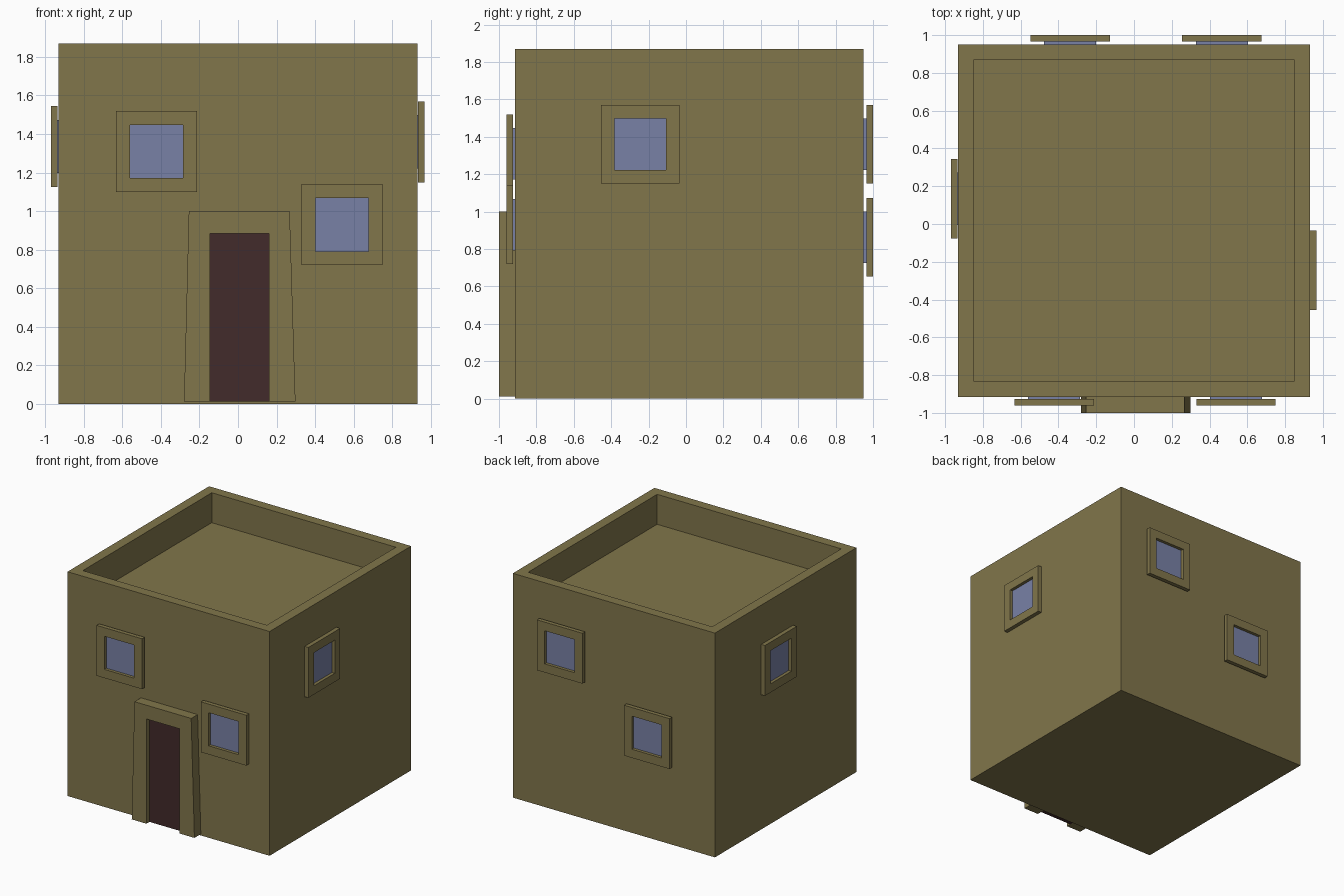
import bpy, bmesh
from math import radians
from mathutils import Matrix, Vector

if "Cube" in bpy.data.objects:
    bpy.data.objects.remove(bpy.data.objects["Cube"])


def material(name, rgb):
    m = bpy.data.materials.new(name)
    m.diffuse_color = (*rgb, 1)
    m.use_nodes = True
    m.node_tree.nodes["Principled BSDF"].inputs["Base Color"].default_value = m.diffuse_color
    return m


CLAY = material("clay", (0.22, 0.18, 0.07))
GLASS = material("glass", (0.19, 0.22, 0.38))
WOOD = material("dark_wood", (0.055, 0.024, 0.024))


def finish(name, bm, mat):
    bmesh.ops.recalc_face_normals(bm, faces=bm.faces)
    me = bpy.data.meshes.new(name)
    bm.to_mesh(me)
    bm.free()
    me.materials.append(mat)
    ob = bpy.data.objects.new(name, me)
    bpy.context.collection.objects.link(ob)
    return ob


def box_bm(lo, hi):
    lo, hi = Vector(lo), Vector(hi)
    bm = bmesh.new()
    bmesh.ops.create_cube(bm, size=1, matrix=Matrix.Translation((lo + hi) / 2)
                          @ Matrix.Diagonal((*(hi - lo), 1)))
    return bm


def prism_bm(profile, y0, y1):
    """Solid from an (x, z) outline between two depths."""
    bm = bmesh.new()
    f = bm.faces.new([bm.verts.new((x, y0, z)) for x, z in profile])
    new = bmesh.ops.extrude_face_region(bm, geom=[f])["geom"]
    bmesh.ops.translate(bm, vec=(0, y1 - y0, 0),
                        verts=[v for v in new if isinstance(v, bmesh.types.BMVert)])
    return bm


# House block with sunken roof behind a parapet
bm = box_bm((-0.932, -0.915, 0), (0.932, 0.95, 1.87))
top = max(bm.faces, key=lambda f: f.calc_center_median().z)
bmesh.ops.inset_region(bm, faces=[top], thickness=0.117)
floor = bmesh.ops.extrude_discrete_faces(bm, faces=[top])["faces"][0]
bmesh.ops.translate(bm, verts=floor.verts, vec=(0, 0, -0.25))
finish("house_walls", bm, CLAY)

# Door surround (tapered, open at the bottom) and recessed door
surround = [(-0.28, 0.012), (-0.255, 1.0), (0.268, 1.0), (0.298, 0.012),
            (0.16, 0.012), (0.16, 0.885), (-0.145, 0.885), (-0.145, 0.012)]
finish("door_surround", prism_bm(surround, -1.0, -0.914), CLAY)
finish("door", box_bm((-0.145, -0.96, 0.012), (0.16, -0.914, 0.885)), WOOD)

# Windows: square frame ring plus a glass pane
HALF, HOLE, DEPTH = 0.21, 0.138, 0.034


def window(name, loc, turn):
    """Local frame back sits at y = 0 and faces -y."""
    mat = Matrix.Translation(loc) @ Matrix.Rotation(radians(turn), 4, "Z")
    bm = bmesh.new()
    corners = [(-1, -1), (1, -1), (1, 1), (-1, 1)]
    rings = [[bm.verts.new((sx * h, y, sz * h)) for sx, sz in corners]
             for h, y in ((HALF, 0), (HALF, -DEPTH), (HOLE, -DEPTH), (HOLE, 0))]
    for a, b in zip(rings, rings[1:] + rings[:1]):
        for i in range(4):
            j = (i + 1) % 4
            bm.faces.new((a[i], a[j], b[j], b[i]))
    finish(name + "_frame", bm, CLAY).matrix_world = mat
    pane = box_bm((-HOLE, -0.008, -HOLE), (HOLE, 0.016, HOLE))
    finish(name + "_glass", pane, GLASS).matrix_world = mat


window("front_upper_window", (-0.423, -0.926, 1.31), 0)
window("front_lower_window", (0.54, -0.926, 0.93), 0)
window("right_window", (0.933, -0.244, 1.36), 90)
window("back_upper_window", (0.465, 0.966, 1.36), 180)
window("back_lower_window", (-0.338, 0.966, 0.863), 180)
window("left_window", (-0.935, 0.134, 1.335), -90)
